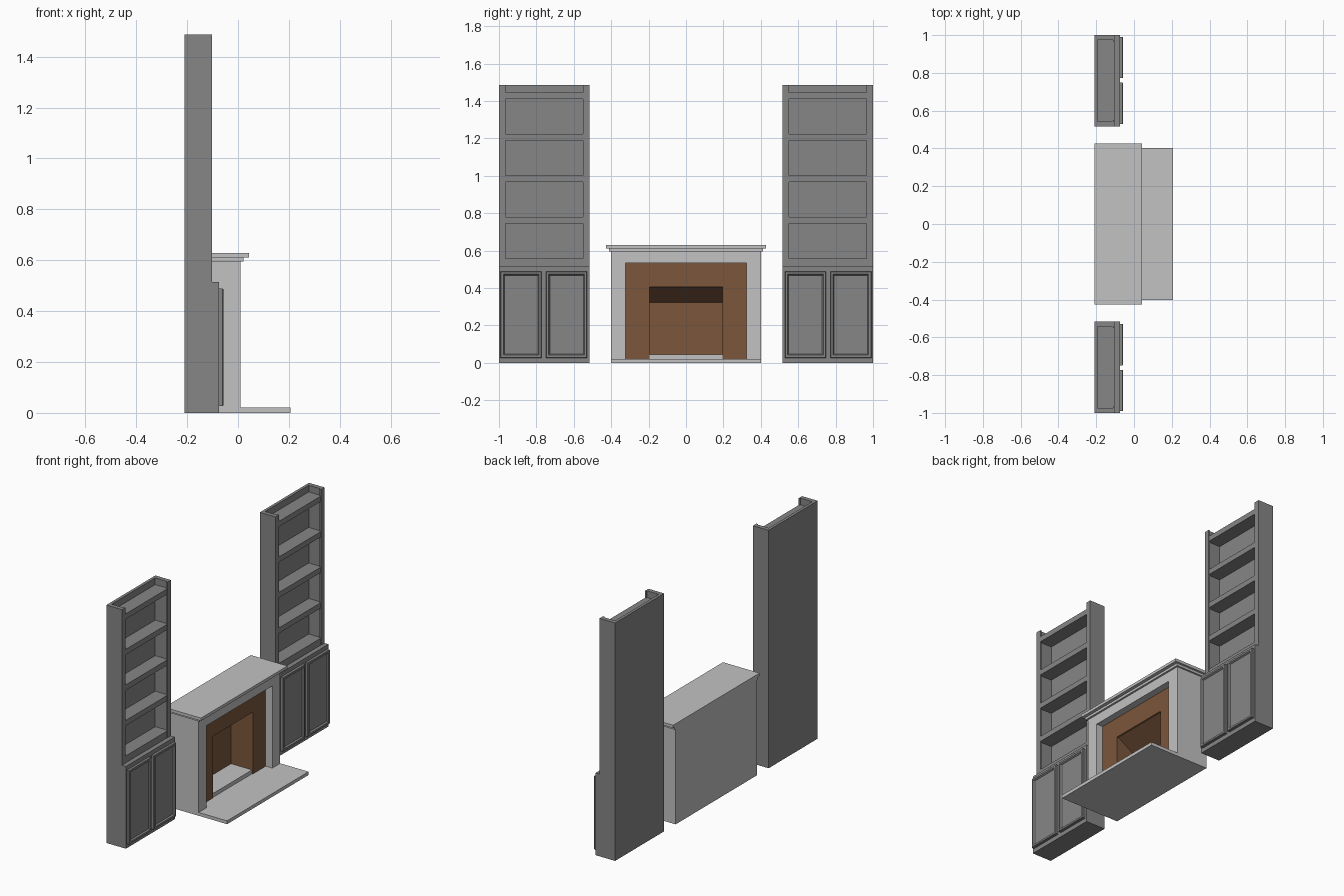
import bpy, bmesh

cube = bpy.data.objects.get("Cube")
if cube:
    bpy.data.objects.remove(cube, do_unlink=True)


def material(name, color):
    m = bpy.data.materials.new(name)
    m.use_nodes = True
    m.diffuse_color = (*color, 1)
    m.node_tree.nodes["Principled BSDF"].inputs["Base Color"].default_value = (*color, 1)
    return m


STONE = material("pale_stone", (0.54, 0.54, 0.54))
PAINT = material("grey_paint", (0.24, 0.24, 0.24))
BRICK = material("brown_brick", (0.20, 0.095, 0.045))


def finish(name, bm, mat):
    bmesh.ops.recalc_face_normals(bm, faces=bm.faces)
    mesh = bpy.data.meshes.new(name)
    bm.to_mesh(mesh)
    bm.free()
    mesh.materials.append(mat)
    ob = bpy.data.objects.new(name, mesh)
    bpy.context.collection.objects.link(ob)
    return ob


def prism(name, profile, y, mat):
    """Extrude an (x, z) profile along y."""
    bm = bmesh.new()
    face = bm.faces.new([bm.verts.new((px, y[0], pz)) for px, pz in profile])
    ext = bmesh.ops.extrude_face_region(bm, geom=[face])
    moved = [v for v in ext["geom"] if isinstance(v, bmesh.types.BMVert)]
    bmesh.ops.translate(bm, verts=moved, vec=(0, y[1] - y[0], 0))
    return finish(name, bm, mat)


def box(name, x, y, z, mat):
    return prism(name, [(x[0], z[0]), (x[1], z[0]), (x[1], z[1]), (x[0], z[1])],
                 sorted(y), mat)


def door(name, x, y, z):
    """Framed door with a sunken panel and softened front edges."""
    ob = box(name, x, y, z, PAINT)
    bm = bmesh.new()
    bm.from_mesh(ob.data)
    front = max(bm.faces, key=lambda f: f.calc_center_median().x)
    bmesh.ops.inset_region(bm, faces=[front], thickness=0.004)
    for v in front.verts:
        v.co.x += 0.003
    bmesh.ops.inset_region(bm, faces=[front], thickness=0.016)
    bmesh.ops.inset_region(bm, faces=[front], thickness=0.008, depth=-0.009)
    bm.to_mesh(ob.data)
    bm.free()


BACK = -0.21

# Bookcases on both sides
for side, s in (("left", 1), ("right", -1)):
    def span(a, b):
        return (s * a, s * b)

    box(side + "_cabinet_base", (BACK, -0.075), span(0.516, 1.0), (0, 0.514), PAINT)
    for label, a, b in (("inner", 0.529, 0.748), ("outer", 0.772, 0.991)):
        door(f"{side}_{label}_door", (-0.075, -0.06), span(a, b), (0.027, 0.488))

    shelf_z = (0.514, 1.487)
    box(side + "_bookcase_back", (BACK, -0.192), span(0.516, 1.0), shelf_z, PAINT)
    for label, edge, d in (("inner", 0.516, 1), ("outer", 1.0, -1)):
        box(f"{side}_{label}_panel", (-0.192, -0.112),
            span(edge, edge + d * 0.027), shelf_z, PAINT)
        box(f"{side}_{label}_stile", (-0.112, -0.102),
            span(edge, edge + d * 0.035), shelf_z, PAINT)
    for i in range(5):
        z = 0.523 + 0.222 * i
        low = 0.514 if i == 0 else z
        box(f"{side}_shelf_{i + 1}", (-0.192, -0.104), span(0.543, 0.973),
            (low, z + 0.034), PAINT)

    # Fireplace uprights
    box(side + "_stone_jamb", (BACK, 0.01), span(0.324, 0.402), (0.021, 0.596), STONE)
    box(side + "_brick_jamb", (-0.19, -0.035), span(0.196, 0.324), (0.021, 0.534), BRICK)

# Hearth and firebox
box("hearth", (BACK, 0.206), (-0.402, 0.402), (0, 0.021), STONE)
box("firebox_floor", (-0.19, -0.04), (-0.196, 0.196), (0.021, 0.045), STONE)
box("firebox_back", (-0.192, -0.185), (-0.196, 0.196), (0.045, 0.4), BRICK)
prism("brick_lintel",
      [(-0.035, 0.534), (-0.035, 0.407), (-0.05, 0.407), (-0.185, 0.324), (-0.185, 0.534)],
      (-0.196, 0.196), BRICK)

# Stone header, back and mantel
box("stone_header", (BACK, 0.01), (-0.324, 0.324), (0.534, 0.596), STONE)
box("stone_back", (BACK, -0.19), (-0.324, 0.324), (0.021, 0.534), STONE)
box("mantel_moulding", (BACK, 0.022), (-0.413, 0.413), (0.596, 0.611), STONE)
box("mantel_shelf", (BACK, 0.043), (-0.427, 0.427), (0.611, 0.629), STONE)
